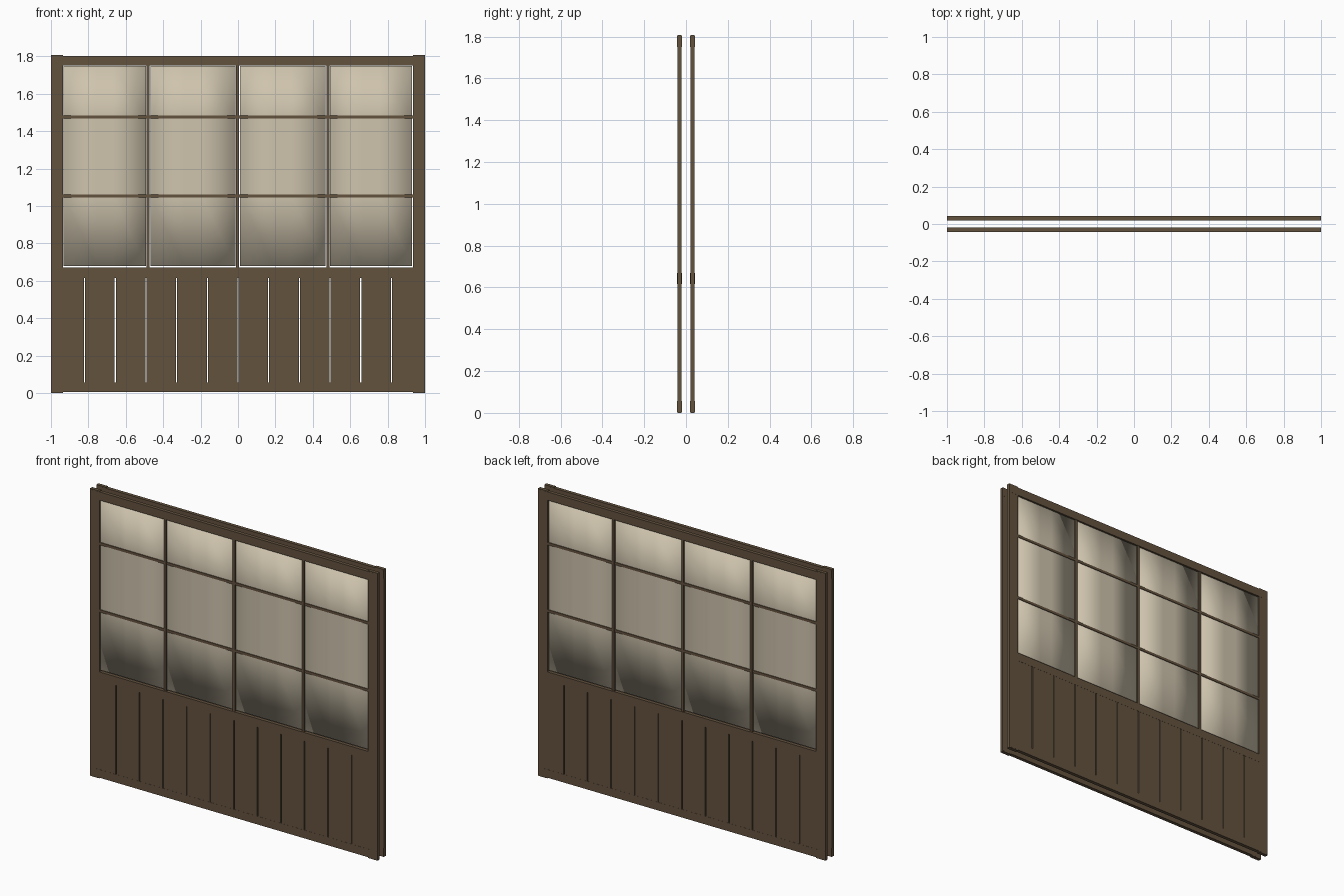
import bpy, bmesh
from mathutils import Vector

if "Cube" in bpy.data.objects:
    bpy.data.objects.remove(bpy.data.objects["Cube"])


def material(name, color):
    m = bpy.data.materials.new(name)
    m.diffuse_color = color
    m.use_nodes = True
    m.node_tree.nodes["Principled BSDF"].inputs["Base Color"].default_value = m.diffuse_color
    return m


WOOD = material("dark_wood", (0.125, 0.085, 0.048, 1))
PAPER = material("paper", (0.62, 0.55, 0.42, 1))


def box(name, x0, x1, y0, y1, z0, z1, mat=WOOD, cuts=(), smooth=False):
    bm = bmesh.new()
    bmesh.ops.create_cube(bm, size=1)
    for v in bm.verts:
        v.co = Vector((x0 + (v.co.x + .5) * (x1 - x0),
                       y0 + (v.co.y + .5) * (y1 - y0),
                       z0 + (v.co.z + .5) * (z1 - z0)))
    for co, no in cuts:
        bmesh.ops.bisect_plane(bm, geom=bm.verts[:] + bm.edges[:] + bm.faces[:],
                               plane_co=co, plane_no=no)
    for f in bm.faces:
        f.smooth = smooth
    me = bpy.data.meshes.new(name)
    bm.to_mesh(me)
    bm.free()
    me.materials.append(mat)
    ob = bpy.data.objects.new(name, me)
    bpy.context.collection.objects.link(ob)
    return ob


def screen(side, yc):
    def part(name, x0, x1, depth, z0, z1, **kw):
        return box(f"{side}_{name}", x0, x1, yc - depth / 2, yc + depth / 2, z0, z1, **kw)

    # outer frame
    for s, n in ((-1, "left"), (1, "right")):
        a, b = sorted((s * 1.0, s * 0.935))
        part(f"stile_{n}", a, b, 0.021, 0, 1.807)
    part("top_rail", -1, 1, 0.022, 1.75, 1.802)
    part("middle_rail", -0.94, 0.94, 0.022, 0.616, 0.67)
    part("bottom_rail", -1, 1, 0.022, 0.005, 0.056)

    # lower planks with narrow gaps
    pitch = 0.164
    for i in range(12):
        x = (i - 6) * pitch
        part(f"plank_{i + 1}", x + 0.003, x + pitch - 0.003, 0.0205, 0.05, 0.618)

    # window bars
    for i, x in enumerate((-0.48, -0.003, 0.48)):
        part(f"vertical_bar_{i + 1}", x - 0.008, x + 0.008, 0.016, 0.66, 1.755)
    for i, z in enumerate((1.052, 1.475)):
        part(f"horizontal_bar_{i + 1}", -0.94, 0.94, 0.015, z - 0.008, z + 0.008)

    # softly shaded paper panes, one per column
    for i, (x0, x1) in enumerate(((-0.933, -0.492), (-0.469, -0.014),
                                  (0.01, 0.467), (0.491, 0.931))):
        w = x1 - x0
        cuts = [((x0 + w * t, 0, 0), (1, 0, 0)) for t in (0.4, 0.6)]
        cuts += [((0, 0, z), (0, 0, 1)) for z in (1.052, 1.475)]
        part(f"paper_pane_{i + 1}", x0, x1, 0.006, 0.679, 1.747,
             mat=PAPER, cuts=cuts, smooth=True)


screen("front", -0.031)
screen("back", 0.031)
